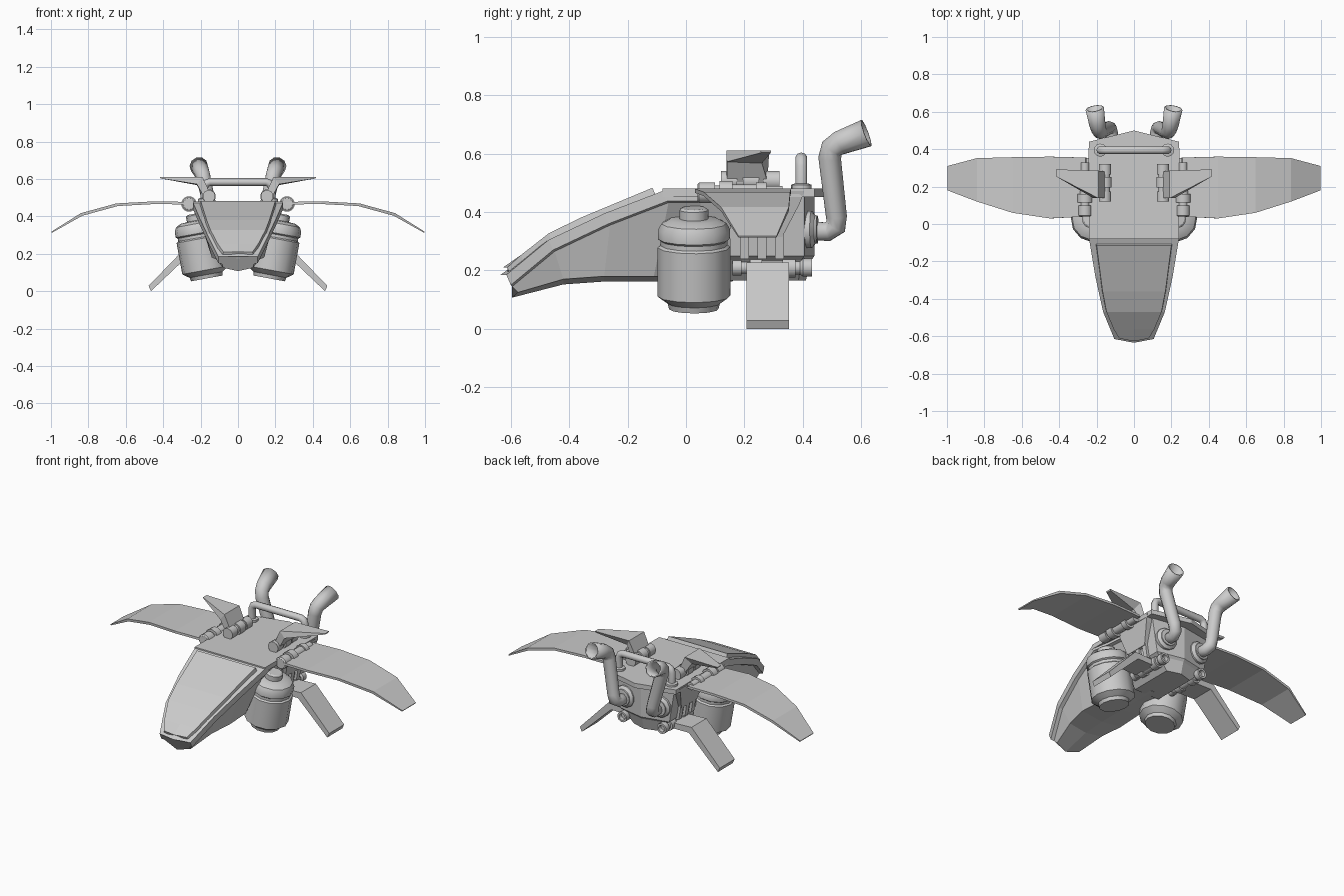
import bpy, bmesh, math
from mathutils import Vector

if "Cube" in bpy.data.objects:
    bpy.data.objects.remove(bpy.data.objects["Cube"])


def finish(name, bm, mirror=False, smooth=None):
    bmesh.ops.recalc_face_normals(bm, faces=bm.faces)
    me = bpy.data.meshes.new(name)
    bm.to_mesh(me)
    bm.free()
    ob = bpy.data.objects.new(name, me)
    bpy.context.collection.objects.link(ob)
    if smooth:
        bpy.ops.object.select_all(action='DESELECT')
        ob.select_set(True)
        bpy.context.view_layer.objects.active = ob
        bpy.ops.object.shade_smooth_by_angle(angle=math.radians(smooth))
    if mirror:
        ob.modifiers.new("mirror", 'MIRROR').use_mirror_merge = False
    return ob


def loft(name, rings, mirror=False, smooth=None):
    """Skin closed rings of points and cap both ends."""
    bm = bmesh.new()
    vs = [[bm.verts.new(p) for p in r] for r in rings]
    n = len(rings[0])
    for a, b in zip(vs, vs[1:]):
        for i in range(n):
            j = (i + 1) % n
            bm.faces.new((a[i], a[j], b[j], b[i]))
    bm.faces.new(vs[0])
    bm.faces.new(vs[-1])
    return finish(name, bm, mirror, smooth)


def sym(half):
    """Complete a half outline across x = 0."""
    return half + [(-x, y, z) for x, y, z in reversed(half) if x > 0]


def turned(name, base, axis, profile, n=12, mirror=True):
    """Revolve (radius, distance) pairs about an axis."""
    axis = Vector(axis).normalized()
    u = axis.cross(Vector((0.3, 0.9, 0.1) if abs(axis.y) < .7 else (1, 0, 0))).normalized()
    v = axis.cross(u)
    rings = []
    for r, d in profile:
        rings.append([Vector(base) + axis * d + r * (u * math.cos(t) + v * math.sin(t))
                      for t in (2 * math.pi * (i + .5) / n for i in range(n))])
    return loft(name, rings, mirror, 35)


def tube(name, pts, depth, hollow=False, mirror=False):
    """Sweep a round section; points are (x, y, z, radius factor)."""
    cu = bpy.data.curves.new(name, 'CURVE')
    cu.dimensions = '3D'
    cu.bevel_depth = depth
    cu.bevel_resolution = 3
    sp = cu.splines.new('POLY')
    sp.points.add(len(pts) - 1)
    for p, (x, y, z, r) in zip(sp.points, pts):
        p.co = (x, y, z, 1)
        p.radius = r
    sp.use_smooth = True
    ob = bpy.data.objects.new(name, cu)
    bpy.context.collection.objects.link(ob)
    if hollow:
        so = ob.modifiers.new("wall", 'SOLIDIFY')
        so.thickness = 0.008
    if mirror:
        ob.modifiers.new("mirror", 'MIRROR').use_mirror_merge = False
    return ob


# Nose hull: deck edge, lip and keel per station
stations = [  # top y, z, half width; bottom y, z, half width
    (-.615, .185, .105, -.575, .125, .08),
    (-.47, .305, .165, -.42, .17, .115),
    (-.28, .395, .207, -.28, .18, .14),
    (-.08, .472, .24, -.11, .18, .13),
    (.03, .472, .22, .03, .18, .07),
    (.16, .472, .21, .16, .18, .09),
]
rings = []
for k, (yt, zt, xt, yb, zb, xb) in enumerate(stations):
    dy = -.02 if k == 0 else 0
    rings.append(sym([(0, yt + dy, zt), (xt, yt, zt),
                      (xt, yt + .015, zt - .035), (xt - .02, yt + .02, zt - .04),
                      (xb, yb, zb), (0, yb + dy, zb - .018)]))
loft("nose_hull", rings)

# Raised canopy panel
rings = []
for y, z, x in [(-.612, .21, .078), (-.565, .253, .108), (-.47, .327, .147),
                (-.36, .381, .168), (-.115, .483, .2)]:
    dy = -.015 if y < -.6 else 0
    rings.append(sym([(0, y + dy, z), (x, y, z), (x + .006, y + .015, z - .035),
                      (0, y + dy + .015, z - .035)]))
loft("canopy_panel", rings)

# Flat top deck with pointed tail
deck = [(0, -.08), (.24, -.08), (.24, .44), (0, .5)]
loft("top_deck", [sym([(x, y, z) for x, y in deck]) for z in (.452, .48)])

# Rear engine block with a tapered belly
block = [(.455, .205, .15, .405, .44), (.25, .17, .15, .405, .44),
         (.235, .15, .12, .395, .43), (.165, .085, .11, .385, .41)]
loft("rear_block", [sym([(0, y0, z), (x, y0, z), (x, y1, z), (0, y2, z)])
                    for z, x, y0, y1, y2 in block])

# Trapezoid side armour and its ribs
side = [(.243, .14, .472), (.243, .405, .472), (.236, .39, .43),
        (.2, .33, .315), (.2, .18, .315)]
loft("side_armour", [side, [(x - .05, y, z) for x, y, z in side]], True)
for i, y in enumerate((.2, .26, .32)):
    loft(f"side_rib_{i}", [[(.21, a, .4), (.185, a, .24), (.14, a, .24), (.14, a, .4)]
                           for a in (y - .015, y + .015)], True)

# Tilted lift engines
turned("lift_engine", (-.167, .027, .068), (-.18, 0, .98), [
    (.085, 0), (.09, .02), (.105, .03), (.125, .045), (.125, .215), (.115, .222),
    (.115, .238), (.124, .245), (.124, .275), (.112, .298), (.085, .312), (.05, .315),
    (.05, .345), (.04, .352)])

# Main wings
rings = []
for x, z, y0, y1 in [(.26, .47, .04, .355), (.45, .473, .03, .36), (.65, .462, .06, .357),
                     (.84, .41, .12, .352), (.998, .315, .18, .31)]:
    t = .007 if x < .9 else .003
    rings.append([(x, y0, z + t), (x, y1, z + t), (x - t, y1, z - t), (x - t, y0, z - t)])
loft("wing", rings, True)

# Stepped hinges along the wing roots
turned("wing_hinge", (.262, .04, .466), (0, 1, 0), [
    (.03, 0), (.037, .005), (.037, .06), (.026, .06), (.026, .075), (.042, .075),
    (.042, .12), (.03, .12), (.03, .2), (.037, .2), (.037, .235), (.024, .235), (.024, .29)])

# Upper fins on their hinges
turned("fin_hinge", (.155, .12, .507), (0, 1, 0), [
    (.034, 0), (.034, .055), (.028, .055), (.028, .075), (.037, .075),
    (.037, .13), (.028, .13), (.028, .145), (.034, .145), (.034, .2)])
loft("fin", [
    [(.15, .14, .525), (.15, .28, .525), (.18, .28, .5), (.18, .14, .5)],
    [(.19, .138, .61), (.19, .285, .61), (.22, .26, .567), (.22, .14, .572)],
    [(.418, .255, .611), (.418, .292, .611), (.415, .29, .603), (.415, .257, .603)]], True)

# Landing legs and lower hinges
leg = [(.13, .222), (.285, .228), (.478, .028), (.465, 0), (.265, .19), (.14, .188)]
loft("landing_leg", [[(x, y, z) for x, z in leg] for y in (.207, .353)], True)
turned("leg_hinge", (.135, .16, .21), (0, 1, 0), [
    (.028, 0), (.028, .03), (.022, .03), (.022, .06), (.035, .06), (.035, .1),
    (.027, .1), (.027, .17), (.035, .17), (.035, .215), (.024, .215), (.024, .23),
    (.032, .24), (.032, .272), (.02, .272), (.018, .25)])

# Grab handle with base collars
tube("grab_handle", [(-.18, .395, .47, 1), (-.18, .395, .555, 1), (-.172, .395, .575, 1),
                     (-.15, .395, .583, 1), (.15, .395, .583, 1), (.172, .395, .575, 1),
                     (.18, .395, .555, 1), (.18, .395, .47, 1)], .021)
turned("handle_collar", (.18, .395, .475), (0, 0, 1), [(.035, 0), (.035, .018), (.025, .022)])

# Exhaust flanges and bent pipes
turned("exhaust_flange", (.115, .39, .34), (.1, 1, 0), [
    (.066, 0), (.066, .04), (.05, .053), (.05, .06), (.036, .062)])
tube("exhaust_pipe", [(.115, .41, .335, .95), (.12, .485, .333, .95), (.128, .513, .35, 1),
                      (.135, .515, .385, 1), (.18, .492, .585, 1.08), (.187, .5, .618, 1.12),
                      (.195, .528, .637, 1.2), (.21, .617, .67, 1.38)],
     .036, hollow=True, mirror=True)
